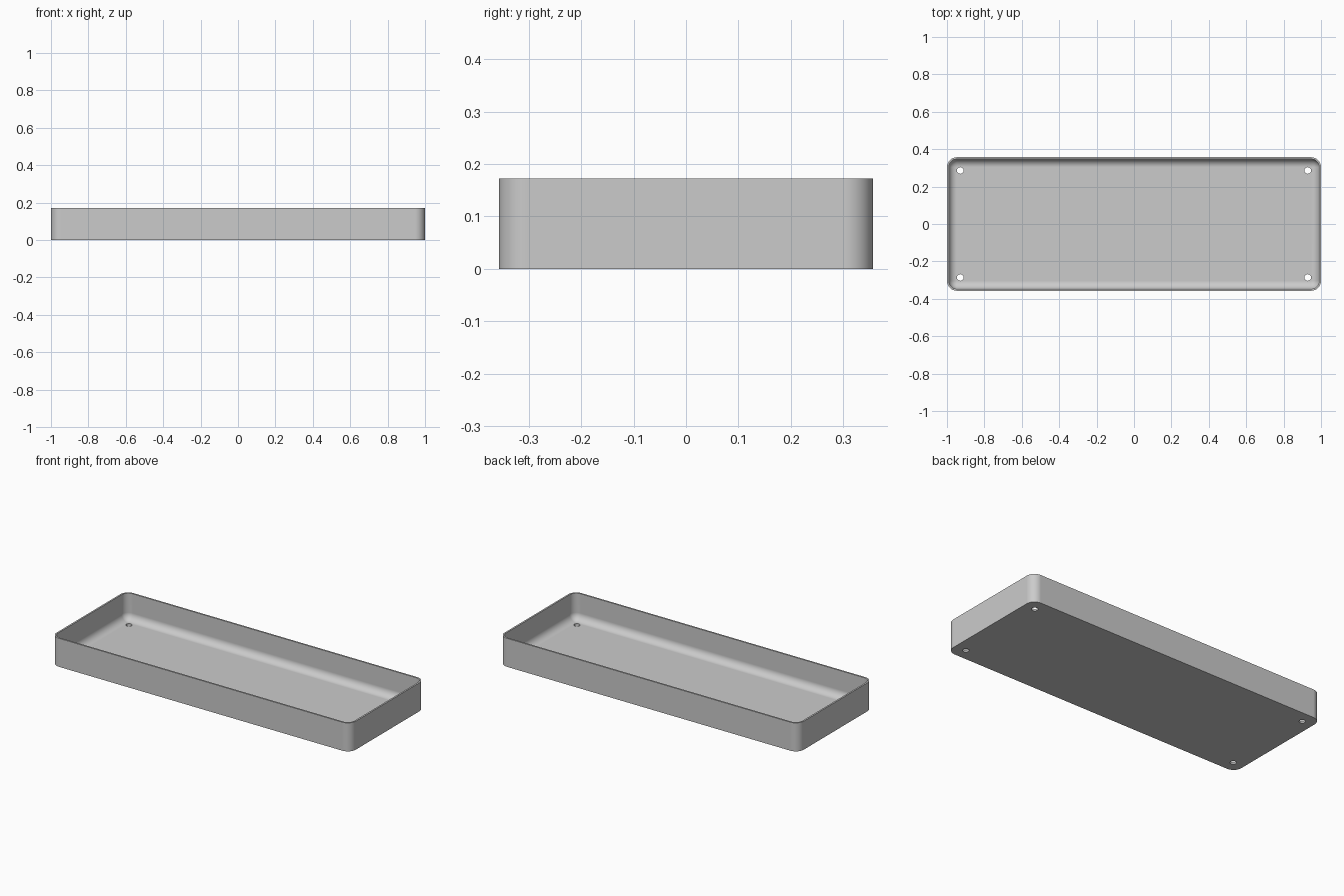
import bpy, bmesh, math

cube = bpy.data.objects.get("Cube")
if cube:
    bpy.data.objects.remove(cube, do_unlink=True)

HALF_X, HALF_Y, HEIGHT = 1.0, 0.357, 0.172
WALL, FLOOR, CORNER = 0.01, 0.012, 0.053
FILLET = CORNER - WALL
HOLE_R, HOLE_INSET = 0.0175, 0.071
STEPS = 12

grey = bpy.data.materials.new("light_grey")
grey.use_nodes = True
grey.diffuse_color = (0.6, 0.6, 0.6, 1)
grey.node_tree.nodes["Principled BSDF"].inputs["Base Color"].default_value = (0.6, 0.6, 0.6, 1)


def rounded_ring(bm, inset, z):
    """Rounded rectangle offset inwards from the outer wall."""
    r = max(CORNER - inset, 0)
    verts = []
    for i, (sx, sy) in enumerate([(1, 1), (-1, 1), (-1, -1), (1, -1)]):
        for s in range(STEPS + 1):
            a = math.pi / 2 * (i + s / STEPS)
            verts.append(bm.verts.new((sx * (HALF_X - CORNER) + r * math.cos(a),
                                       sy * (HALF_Y - CORNER) + r * math.sin(a), z)))
    return verts


# Tray: outer wall, rim, inner wall and filleted floor as stacked rings
profile = [(0, 0), (0, HEIGHT), (WALL, HEIGHT)]
for s in range(STEPS + 1):
    a = math.pi / 2 * s / STEPS
    profile.append((WALL + FILLET * (1 - math.cos(a)),
                    FLOOR + FILLET * (1 - math.sin(a))))
bm = bmesh.new()
rings = [rounded_ring(bm, inset, z) for inset, z in profile]
for low, high in zip(rings, rings[1:]):
    for i in range(len(low)):
        j = (i + 1) % len(low)
        bm.faces.new((low[i], low[j], high[j], high[i]))
bm.faces.new(rings[0][::-1])
bm.faces.new(rings[-1])
bmesh.ops.remove_doubles(bm, verts=bm.verts, dist=1e-5)
bmesh.ops.recalc_face_normals(bm, faces=bm.faces)
mesh = bpy.data.meshes.new("tray")
bm.to_mesh(mesh)
bm.free()
mesh.materials.append(grey)
tray = bpy.data.objects.new("tray", mesh)
bpy.context.collection.objects.link(tray)

# Screw holes in the four corners of the floor
for sx in (-1, 1):
    for sy in (-1, 1):
        bpy.ops.mesh.primitive_cylinder_add(
            vertices=32, radius=HOLE_R, depth=0.1,
            location=(sx * (HALF_X - HOLE_INSET), sy * (HALF_Y - HOLE_INSET), 0))
        cutter = bpy.context.object
        cutter.name = "hole_cutter"
        cutter.hide_render = True
        cutter.data.materials.append(grey)
        cut = tray.modifiers.new("screw_hole", 'BOOLEAN')
        cut.operation, cut.solver, cut.object = 'DIFFERENCE', 'EXACT', cutter
        bpy.ops.object.select_all(action='DESELECT')
        tray.select_set(True)
        bpy.context.view_layer.objects.active = tray
        bpy.ops.object.modifier_apply(modifier=cut.name)
        bpy.data.objects.remove(cutter, do_unlink=True)

# Smooth rounded surfaces, crisp rim and flat faces
bpy.ops.object.shade_smooth_by_angle(angle=math.radians(30))
weighted = tray.modifiers.new("weighted_normals", 'WEIGHTED_NORMAL')
weighted.keep_sharp = True
